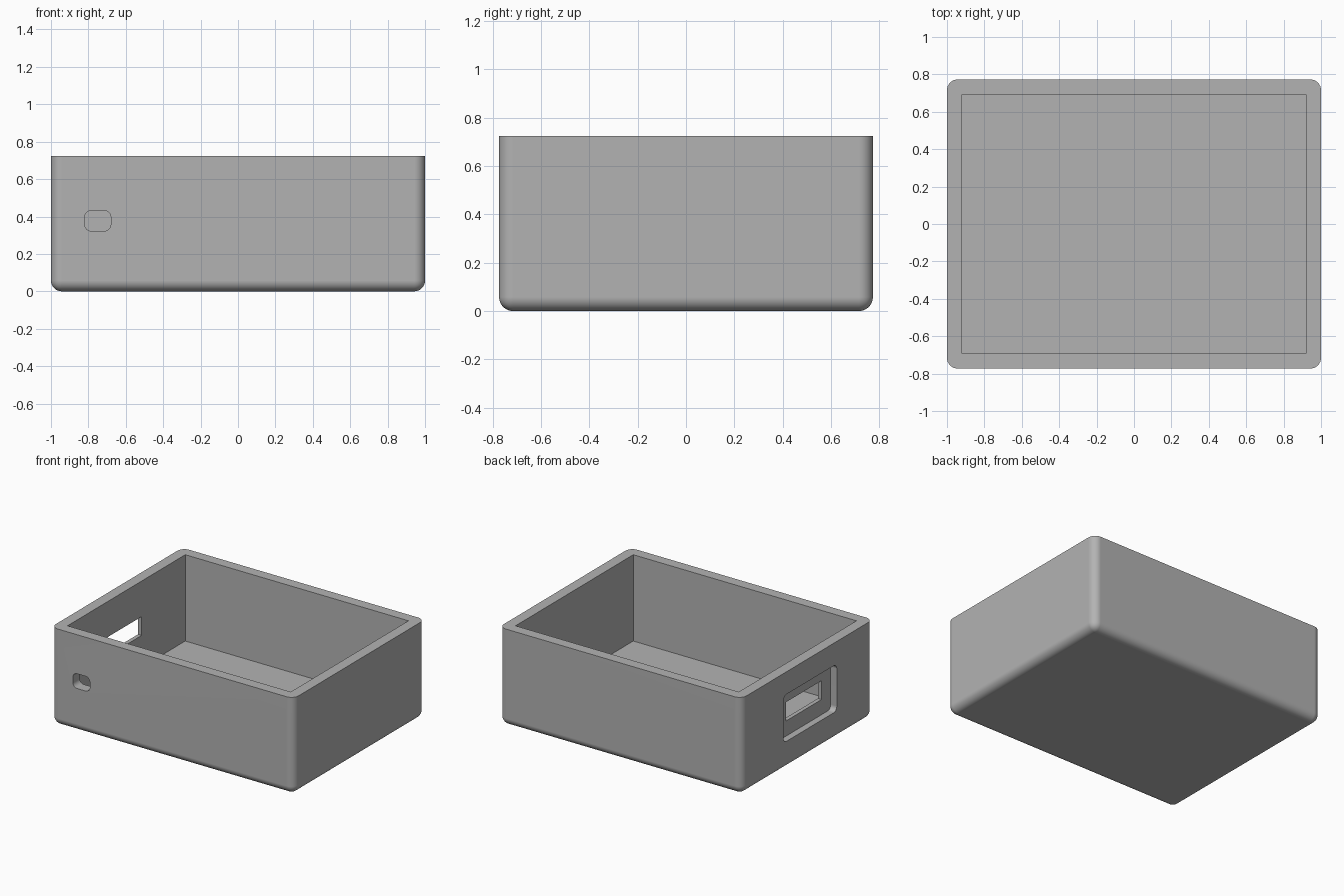
import bpy
import bmesh
import math
from mathutils import Vector

default = bpy.data.objects.get("Cube")
if default:
    bpy.data.objects.remove(default, do_unlink=True)

grey = bpy.data.materials.new("plain grey")
grey.use_nodes = True
colour = (0.45, 0.45, 0.45, 1)
grey.diffuse_color = colour
grey.node_tree.nodes["Principled BSDF"].inputs["Base Color"].default_value = colour


def block(name, low, high, radius=0, rounded=None):
    """Box between two corners; edges accepted by 'rounded' get a radius."""
    low, high = Vector(low), Vector(high)
    bm = bmesh.new()
    bmesh.ops.create_cube(bm, size=1)
    for v in bm.verts:
        v.co = (low + high) / 2 + v.co * (high - low)
    if rounded:
        edges = [e for e in bm.edges if rounded(e)]
        bmesh.ops.bevel(bm, geom=edges, offset=radius, segments=8,
                        profile=0.5, affect='EDGES', clamp_overlap=True)
    mesh = bpy.data.meshes.new(name)
    bm.to_mesh(mesh)
    bm.free()
    mesh.materials.append(grey)
    obj = bpy.data.objects.new(name, mesh)
    bpy.context.collection.objects.link(obj)
    return obj


def along(axis):
    """Picks the edges that run parallel to one axis."""
    return lambda e: abs(e.verts[0].co[axis] - e.verts[1].co[axis]) > 1e-4


W, D, H = 1.0, 0.773, 0.723
WALL = 0.08

# Outer body: rounded uprights and bottom, sharp rim
case = block("open_case", (-W, -D, 0), (W, D, H), 0.058,
             lambda e: min(v.co.z for v in e.verts) < 0.01)

cutters = [
    # Sharp-cornered cavity
    block("cavity_cutter", (WALL - W, WALL - D, WALL), (W - WALL, D - WALL, 1)),
    # Rounded cable port through the front wall
    block("port_cutter", (-0.82, -D - 0.1, 0.322), (-0.68, WALL - D + 0.05, 0.432),
          0.036, along(1)),
    # Shallow rounded recess on the side wall
    block("recess_cutter", (-W - 0.1, -0.347, 0.205), (0.05 - W, 0.28, 0.555),
          0.036, along(0)),
    # Rectangular window through the recess
    block("window_cutter", (-W - 0.1, -0.238, 0.318), (WALL - W + 0.05, 0.18, 0.458)),
]

bpy.context.view_layer.objects.active = case
for cutter in cutters:
    cutter.hide_render = True
    mod = case.modifiers.new("cut", 'BOOLEAN')
    mod.operation = 'DIFFERENCE'
    mod.solver = 'EXACT'
    mod.object = cutter
    bpy.ops.object.modifier_apply(modifier=mod.name)
    bpy.data.objects.remove(cutter, do_unlink=True)

# Smooth roundings, flat walls
bpy.ops.object.select_all(action='DESELECT')
case.select_set(True)
bpy.ops.object.shade_smooth_by_angle(angle=math.radians(30))
weighted = case.modifiers.new("flat_walls", 'WEIGHTED_NORMAL')
weighted.keep_sharp = True
